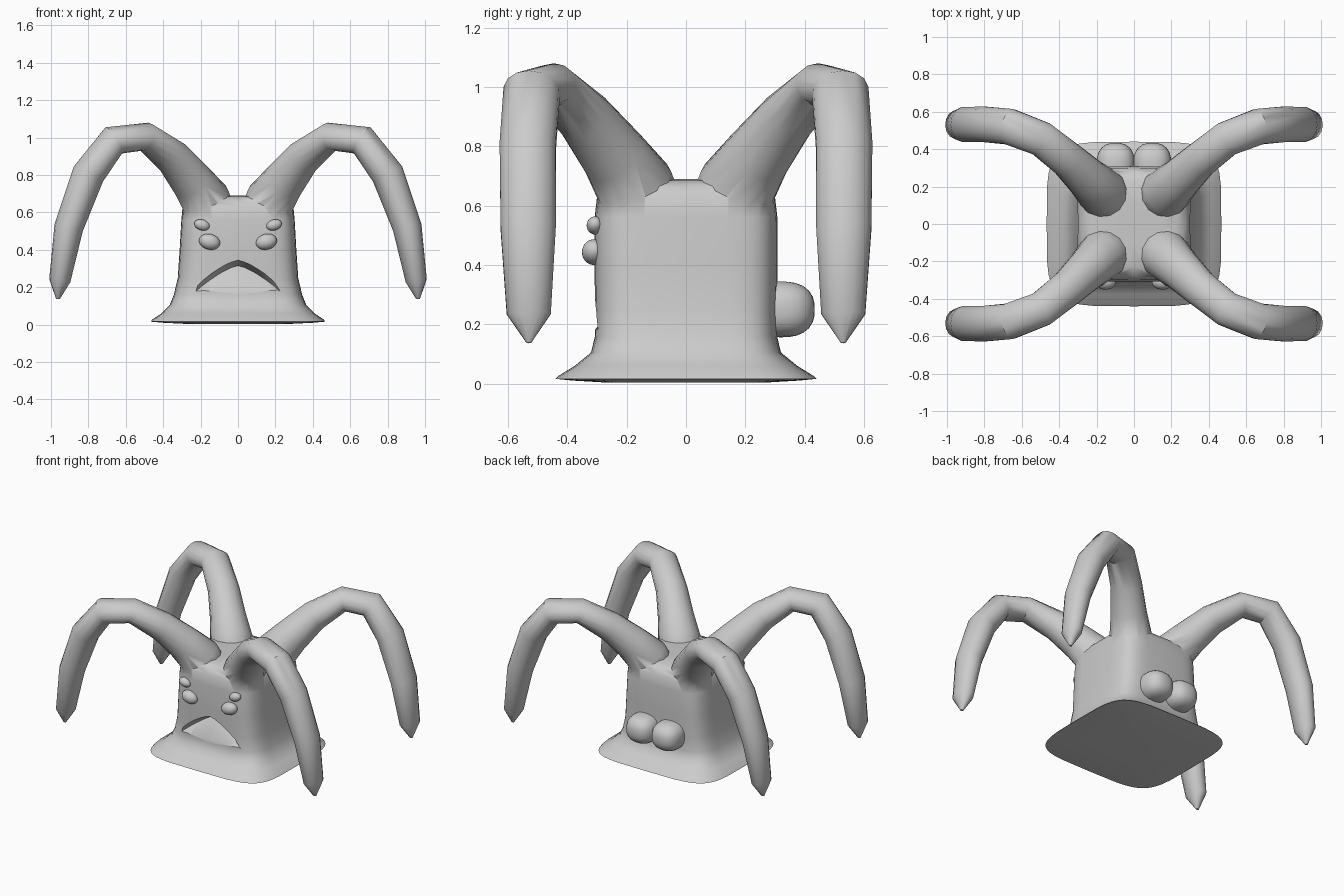
import bpy, bmesh, math
from mathutils import Vector

if "Cube" in bpy.data.objects:
    bpy.data.objects.remove(bpy.data.objects["Cube"])


def loft(name, rings, smooth=True):
    """Skin closed rings of points and cap both ends."""
    bm = bmesh.new()
    vr = [[bm.verts.new(p) for p in r] for r in rings]
    n = len(vr[0])
    for a, b in zip(vr, vr[1:]):
        for i in range(n):
            j = (i + 1) % n
            bm.faces.new((a[i], a[j], b[j], b[i]))
    bm.faces.new(vr[0][::-1])
    bm.faces.new(vr[-1])
    bmesh.ops.recalc_face_normals(bm, faces=bm.faces)
    me = bpy.data.meshes.new(name)
    bm.to_mesh(me)
    bm.free()
    ob = bpy.data.objects.new(name, me)
    bpy.context.collection.objects.link(ob)
    return ob


def activate(ob):
    bpy.ops.object.select_all(action='DESELECT')
    ob.select_set(True)
    bpy.context.view_layer.objects.active = ob


def shade(ob, angle=50):
    activate(ob)
    bpy.ops.object.shade_smooth_by_angle(angle=math.radians(angle))


def spow(v, e):
    return math.copysign(abs(v) ** e, v)


def boolean(target, tool, op):
    activate(target)
    m = target.modifiers.new(op, 'BOOLEAN')
    m.object, m.operation, m.solver = tool, op, 'EXACT'
    bpy.ops.object.modifier_apply(modifier=m.name)
    bpy.data.objects.remove(tool)


# Body: rounded-square sections (z, half width, half depth)
profile = [(0.003, 0.26, 0.26), (0.010, 0.40, 0.38), (0.016, 0.467, 0.44),
           (0.026, 0.46, 0.43), (0.06, 0.41, 0.375), (0.105, 0.365, 0.32),
           (0.16, 0.343, 0.307), (0.25, 0.322, 0.307), (0.40, 0.312, 0.309),
           (0.56, 0.303, 0.308), (0.63, 0.296, 0.300), (0.665, 0.275, 0.278),
           (0.685, 0.23, 0.23), (0.69, 0.12, 0.12)]
N = 40
body = loft("body", [[(a * spow(math.cos(t), 0.42), b * spow(math.sin(t), 0.42), z)
                      for t in [2 * math.pi * i / N for i in range(N)]]
                     for z, a, b in profile])

# Arms: path point, in-plane radius, sideways radius
path = [(0.10, 0.10, 0.54, 0.10, 0.12), (0.17, 0.17, 0.66, 0.135, 0.135),
        (0.245, 0.24, 0.765, 0.115, 0.115), (0.35, 0.34, 0.895, 0.095, 0.10),
        (0.495, 0.455, 1.005, 0.077, 0.096), (0.665, 0.52, 0.985, 0.083, 0.098),
        (0.80, 0.533, 0.805, 0.088, 0.097), (0.905, 0.532, 0.52, 0.078, 0.095),
        (0.953, 0.53, 0.235, 0.057, 0.076), (0.963, 0.53, 0.137, 0.010, 0.008)]


def arm(sx, sy):
    pts = [Vector(p[:3]) for p in path]
    rings = []
    for k, p in enumerate(pts):
        t = (pts[min(k + 1, len(pts) - 1)] - pts[max(k - 1, 0)]).normalized()
        side = Vector((-t.y, t.x, 0)).normalized()
        up = t.cross(side)
        ring = []
        for i in range(14):
            a = 2 * math.pi * i / 14
            q = p + up * path[k][3] * math.cos(a) + side * path[k][4] * math.sin(a)
            ring.append((q.x * sx, q.y * sy, q.z))
        rings.append(ring)
    return loft("arm", rings)


for sx in (-1, 1):
    for sy in (-1, 1):
        boolean(body, arm(sx, sy), 'UNION')

# Mouth: frown-shaped recess with an overhanging roof and a sloping floor
rings = []
for i in range(13):
    u = -1 + i / 6
    x = 0.225 * u
    roof = 0.345 - 0.135 * abs(u) ** 1.4
    floor = 0.175
    d = 0.012 + 0.085 * (1 - u * u)
    rings.append([(x, -0.40, roof + 0.01), (x, -0.308, roof),
                  (x, -0.308 + d, roof - 0.03), (x, -0.311, floor), (x, -0.40, floor)])
cutter = loft("mouth_cutter", rings)
cutter.hide_render = True
boolean(body, cutter, 'DIFFERENCE')
shade(body, 45)


def blob(name, loc, size, tilt=0.0, e=1.0):
    """Ellipsoid; e below 1 makes it boxier."""
    bpy.ops.mesh.primitive_uv_sphere_add(segments=24, ring_count=14, radius=1, location=loc)
    ob = bpy.context.object
    ob.name = name
    for v in ob.data.vertices:
        r = sum(abs(c) ** (2 / e) for c in v.co) ** (e / 2)
        v.co = [c / r * s for c, s in zip(v.co, size)]
    ob.rotation_euler.y = tilt
    shade(ob, 60)


for s in (-1, 1):
    # Eyes: a small one above a larger one on each side
    blob("upper_eye", (s * 0.193, -0.307, 0.533), (0.042, 0.028, 0.029), -s * 0.3)
    blob("lower_eye", (s * 0.152, -0.311, 0.443), (0.057, 0.040, 0.042), -s * 0.25)
    # Rear lumps
    blob("rear_lump", (s * 0.098, 0.32, 0.25), (0.102, 0.114, 0.094), 0, 0.8)
